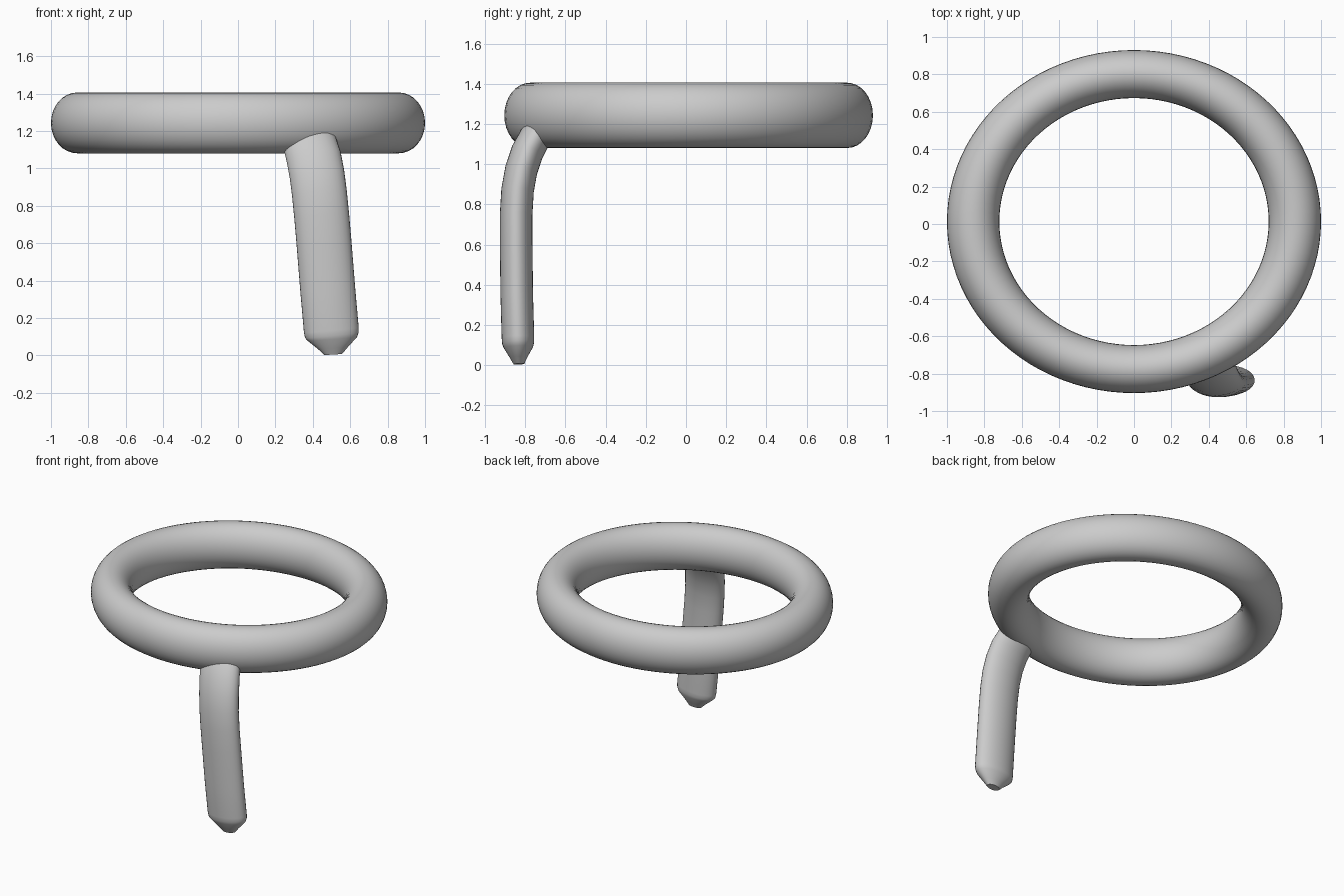
import bpy, bmesh, math
from mathutils import Vector

if "Cube" in bpy.data.objects:
    bpy.data.objects.remove(bpy.data.objects["Cube"])

# One grey material
grey = bpy.data.materials.new("plain grey")
grey.use_nodes = True
colour = (0.6, 0.6, 0.6, 1)
grey.diffuse_color = colour
grey.node_tree.nodes["Principled BSDF"].inputs["Base Color"].default_value = colour


def finish(obj, angle):
    obj.data.materials.append(grey)
    bpy.ops.object.select_all(action='DESELECT')
    obj.select_set(True)
    bpy.context.view_layer.objects.active = obj
    bpy.ops.object.shade_smooth_by_angle(angle=math.radians(angle))


# Slightly oval ring
bpy.ops.mesh.primitive_torus_add(major_segments=96, minor_segments=32,
                                 major_radius=0.86, minor_radius=0.14)
ring = bpy.context.object
ring.name = "oval_ring"
ring.scale = (1, 0.917, 1.16)
ring.location = (0, 0.013, 1.243)
bpy.ops.object.transform_apply(location=True, rotation=True, scale=True)
finish(ring, 60)

# Leg: oval section swept along a bent path, (x, y, z, section scale)
path = [(0.509, -0.831, 0.006, 0.33), (0.507, -0.833, 0.04, 0.55),
        (0.504, -0.834, 0.088, 0.9), (0.502, -0.835, 0.108, 0.98),
        (0.499, -0.836, 0.135, 1), (0.480, -0.842, 0.35, 1),
        (0.460, -0.845, 0.6, 1), (0.447, -0.845, 0.75, 1),
        (0.435, -0.838, 0.87, 1), (0.422, -0.820, 0.97, 1),
        (0.405, -0.790, 1.06, 1), (0.385, -0.753, 1.13, 0.98),
        (0.365, -0.713, 1.19, 0.9)]
SIDES = 32
points = [Vector(p[:3]) for p in path]
bm = bmesh.new()
loops = []
for i, centre in enumerate(points):
    tangent = (points[min(i + 1, len(points) - 1)] - points[max(i - 1, 0)]).normalized()
    wide = (Vector((1, 0, 0)) - tangent * tangent.x).normalized()
    deep = tangent.cross(wide)
    loop = []
    for k in range(SIDES):
        a = math.tau * k / SIDES
        offset = wide * 0.147 * math.cos(a) + deep * 0.081 * math.sin(a)
        loop.append(bm.verts.new(centre + offset * path[i][3]))
    loops.append(loop)
for low, high in zip(loops, loops[1:]):
    for k in range(SIDES):
        n = (k + 1) % SIDES
        bm.faces.new((low[k], low[n], high[n], high[k]))
bm.faces.new(loops[0][::-1])
bm.faces.new(loops[-1])
bmesh.ops.recalc_face_normals(bm, faces=bm.faces)
mesh = bpy.data.meshes.new("bent_leg")
bm.to_mesh(mesh)
bm.free()
leg = bpy.data.objects.new("bent_leg", mesh)
bpy.context.collection.objects.link(leg)
finish(leg, 45)
